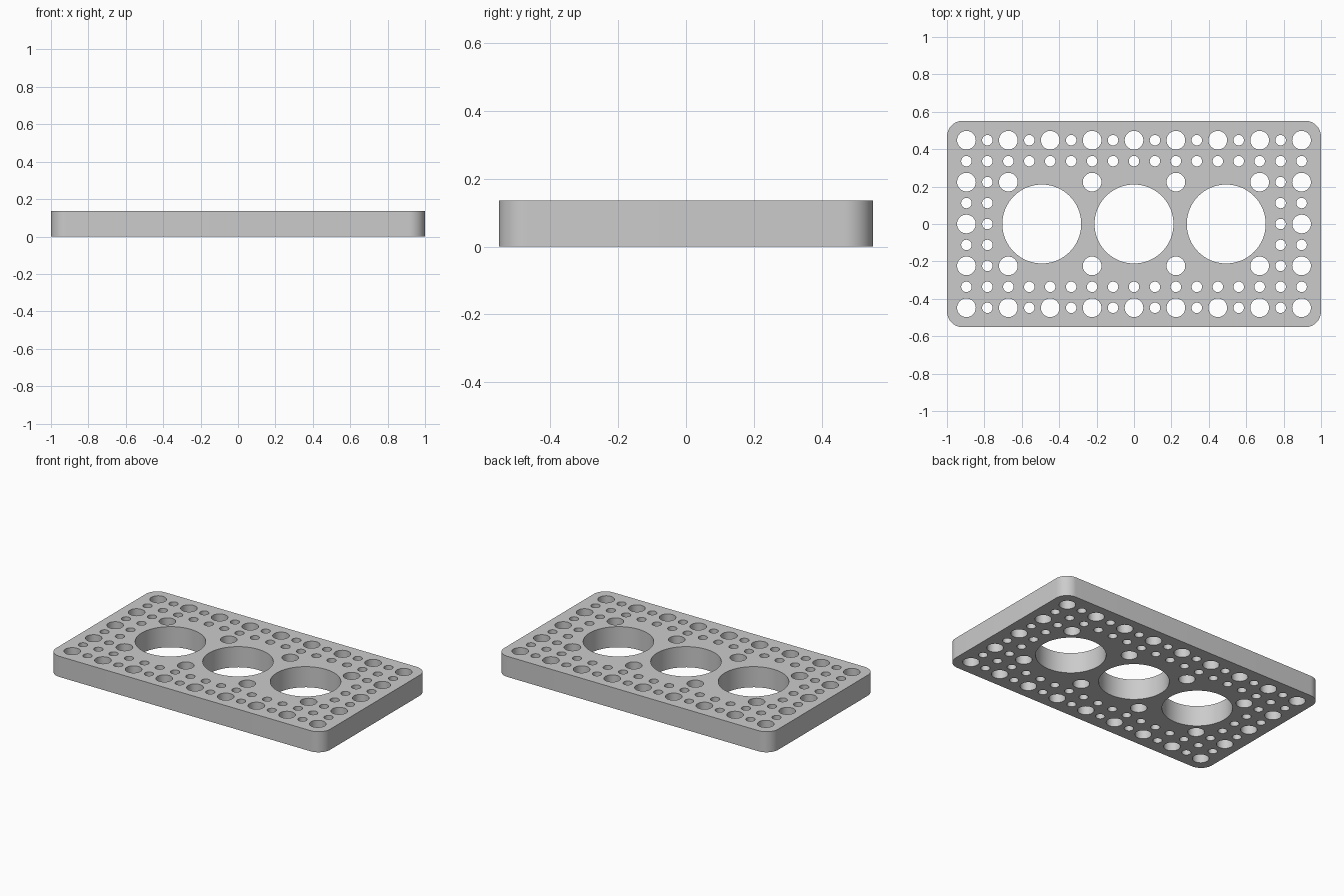
import bpy, bmesh
from math import cos, sin, pi
from mathutils import Matrix

if "Cube" in bpy.data.objects:
    bpy.data.objects.remove(bpy.data.objects["Cube"], do_unlink=True)

HALF_X, HALF_Y, HEIGHT = 1.0, 0.552, 0.136
CORNER, PITCH = 0.085, 0.112
SMALL, LARGE, BORE = 0.028, 0.05, 0.211

grey = bpy.data.materials.new("plain grey")
grey.use_nodes = True
colour = (0.6, 0.6, 0.6, 1)
grey.diffuse_color = colour
grey.node_tree.nodes["Principled BSDF"].inputs["Base Color"].default_value = colour


def make_object(name, bm):
    mesh = bpy.data.meshes.new(name)
    bm.to_mesh(mesh)
    bm.free()
    mesh.materials.append(grey)
    obj = bpy.data.objects.new(name, mesh)
    bpy.context.collection.objects.link(obj)
    return obj


# Plate: rounded rectangle extruded upwards
bm = bmesh.new()
outline = []
steps = 12
for quarter, (sx, sy) in enumerate([(1, 1), (-1, 1), (-1, -1), (1, -1)]):
    for k in range(steps + 1):
        a = (quarter + k / steps) * pi / 2
        outline.append(bm.verts.new((sx * (HALF_X - CORNER) + CORNER * cos(a),
                                     sy * (HALF_Y - CORNER) + CORNER * sin(a), 0)))
base = bm.faces.new(outline)
top = bmesh.ops.extrude_face_region(bm, geom=[base])
bmesh.ops.translate(bm, vec=(0, 0, HEIGHT),
                    verts=[v for v in top["geom"] if isinstance(v, bmesh.types.BMVert)])
bmesh.ops.recalc_face_normals(bm, faces=bm.faces)
plate = make_object("perforated_plate", bm)

# Hole layout: three bores, and a border grid of alternating holes
holes = [(x, 0, BORE, 64) for x in (-0.493, 0, 0.493)]
for i in range(-8, 9):
    for j in range(-4, 5):
        border = abs(i) >= 7 or abs(j) >= 3
        between_bores = abs(j) == 2 and abs(i) in (2, 6)
        if border or between_bores:
            large = i % 2 == 0 and j % 2 == 0
            holes.append((i * PITCH, j * PITCH, LARGE if large else SMALL, 32))

# Cutter: one cylinder for each hole
bm = bmesh.new()
for x, y, radius, sides in holes:
    bmesh.ops.create_cone(bm, cap_ends=True, segments=sides, radius1=radius,
                          radius2=radius, depth=HEIGHT * 2,
                          matrix=Matrix.Translation((x, y, HEIGHT / 2)))
cutter = make_object("hole_cutter", bm)
cutter.hide_render = True

# Cut the holes, then drop the cutter
cut = plate.modifiers.new("holes", 'BOOLEAN')
cut.operation = 'DIFFERENCE'
cut.solver = 'EXACT'
cut.object = cutter
bpy.ops.object.select_all(action='DESELECT')
plate.select_set(True)
bpy.context.view_layer.objects.active = plate
bpy.ops.object.modifier_apply(modifier=cut.name)
bpy.data.objects.remove(cutter, do_unlink=True)
bpy.ops.object.shade_smooth_by_angle(angle=pi / 6)
